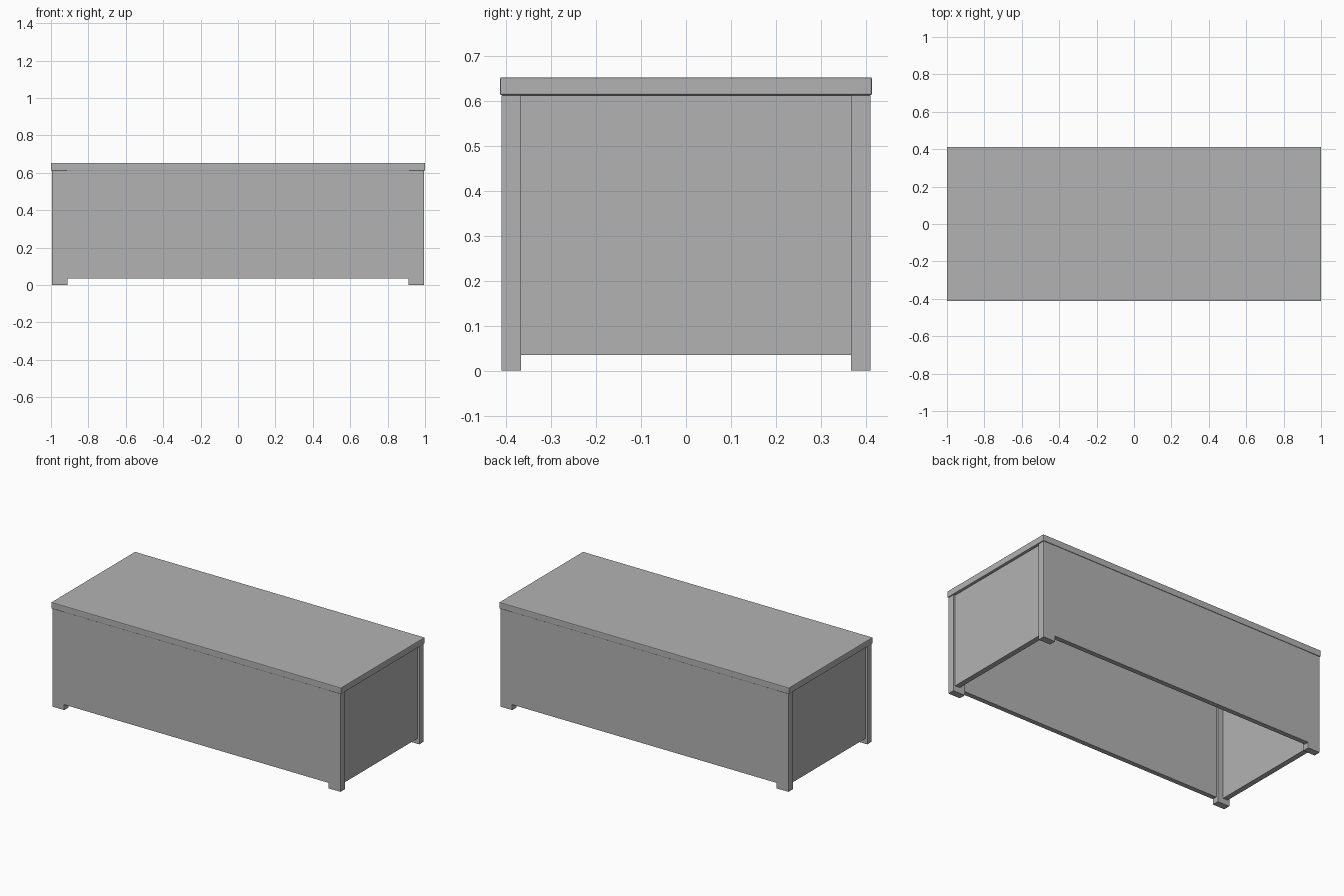
import bpy

cube = bpy.data.objects.get("Cube")
if cube:
    bpy.data.objects.remove(cube, do_unlink=True)

# Single flat grey for the whole chest
GREY = (0.45, 0.45, 0.45, 1)
grey = bpy.data.materials.new("plain grey")
grey.use_nodes = True
grey.diffuse_color = GREY
grey.node_tree.nodes["Principled BSDF"].inputs["Base Color"].default_value = GREY


def box(name, low, high, bevel=0):
    """Box between two corners, with an optional softened edge."""
    center = [(a + b) / 2 for a, b in zip(low, high)]
    bpy.ops.mesh.primitive_cube_add(size=1, location=center)
    obj = bpy.context.object
    obj.name = name
    obj.scale = [b - a for a, b in zip(low, high)]
    bpy.ops.object.transform_apply(location=False, rotation=False, scale=True)
    obj.data.materials.append(grey)
    if bevel:
        mod = obj.modifiers.new("soft edges", 'BEVEL')
        mod.width = bevel
        mod.segments = 2
    return obj


def span(sign, inner, outer):
    """Ordered range on one side of the centre."""
    return sorted((sign * inner, sign * outer))


LID_BOTTOM, LID_TOP = 0.612, 0.652
PANEL_BOTTOM = 0.035

# Lid
box("lid", (-1, -0.413, LID_BOTTOM), (1, 0.413, LID_TOP), 0.004)

# Corner legs
for x_side, x_name in ((1, "left"), (-1, "right")):
    for y_side, y_name in ((-1, "front"), (1, "back")):
        x0, x1 = span(x_side, 0.912, 0.995)
        y0, y1 = span(y_side, 0.366, 0.41)
        box(f"{y_name}_{x_name}_leg", (x0, y0, 0), (x1, y1, LID_BOTTOM), 0.002)

# Long panels, flush with the outside of the legs
for y_side, name in ((-1, "front_panel"), (1, "back_panel")):
    y0, y1 = span(y_side, 0.38, 0.41)
    box(name, (-0.914, y0, PANEL_BOTTOM), (0.914, y1, LID_BOTTOM))

# End panels, set back between the legs
for x_side, name in ((1, "left_panel"), (-1, "right_panel")):
    x0, x1 = span(x_side, 0.95, 0.983)
    box(name, (x0, -0.368, PANEL_BOTTOM), (x1, 0.368, LID_BOTTOM))
